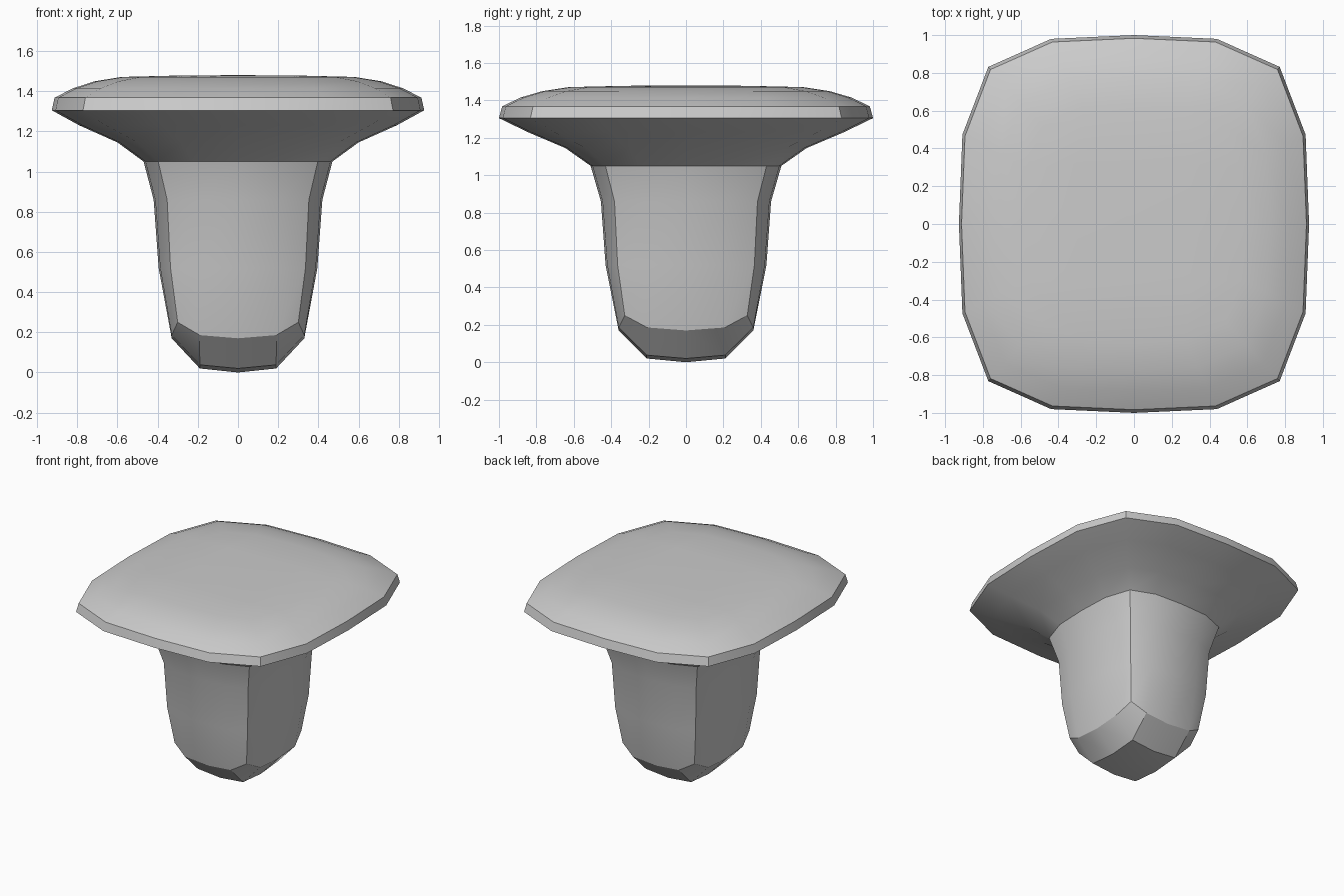
import bpy, bmesh

if "Cube" in bpy.data.objects:
    bpy.data.objects.remove(bpy.data.objects["Cube"])

bm = bmesh.new()


def ring(hx, hy, z, mid=0.473, end=0.98, corner=0.832, lift=0.0):
    """Sixteen-sided rounded rectangle; lift raises its corners."""
    quarter = [(1, 0, 0), (end, mid, 0.2), (corner, corner, 1), (mid, end, 0.2)]
    pts = []
    for _ in range(4):
        pts += quarter
        quarter = [(-y, x, l) for x, y, l in quarter]
    return [bm.verts.new((x * hx, y * hy, z + l * lift)) for x, y, l in pts]


def bridge(a, b):
    for k in range(16):
        n = (k + 1) % 16
        bm.faces.new((a[k], a[n], b[n], b[k]))


def cap(o, hx, hy, z, z_corner, z_centre):
    """Four by four quad grid closing a sixteen-sided ring."""
    unit = [(1, 0), (1, 1), (0, 1), (-1, 1), (-1, 0), (-1, -1), (0, -1), (1, -1)]
    i = [bm.verts.new((x * hx, y * hy, z_corner if x * y else z)) for x, y in unit]
    c = bm.verts.new((0, 0, z_centre))
    for k in range(4):
        o0, o1, o2, o3, o4 = (o[(4 * k + j) % 16] for j in range(5))
        a, b, d = i[2 * k], i[2 * k + 1], i[(2 * k + 2) % 8]
        for f in ((o0, o1, b, a), (o1, o2, o3, b), (o3, o4, d, b), (c, a, b, d)):
            bm.faces.new(f)


# Stem, flared underside, rim band and domed top, from bottom to top
rings = [
    ring(0.33, 0.36, 0.17, mid=0.58, end=1.0, corner=0.91, lift=0.08),
    ring(0.395, 0.43, 0.52, mid=0.50, corner=0.85),
    ring(0.42, 0.455, 0.86, corner=0.84),
    ring(0.47, 0.51, 1.05, corner=0.845),
    ring(0.60, 0.645, 1.145),
    ring(0.79, 0.845, 1.23),
    ring(0.927, 1.0, 1.305),
    ring(0.913, 0.983, 1.368),
    ring(0.82, 0.885, 1.415),
    ring(0.715, 0.77, 1.449),
    ring(0.58, 0.625, 1.471),
]
for a, b in zip(rings, rings[1:]):
    bridge(a, b)
cap(rings[0], 0.19, 0.21, 0.02, 0.038, 0.0)
cap(rings[-1], 0.30, 0.32, 1.478, 1.477, 1.48)
bmesh.ops.recalc_face_normals(bm, faces=bm.faces)

mesh = bpy.data.meshes.new("capped_stud")
bm.to_mesh(mesh)
bm.free()
stud = bpy.data.objects.new("capped_stud", mesh)
bpy.context.collection.objects.link(stud)

# Smooth shading with crisp rim and corners
bpy.context.view_layer.objects.active = stud
stud.select_set(True)
bpy.ops.object.shade_smooth_by_angle()
